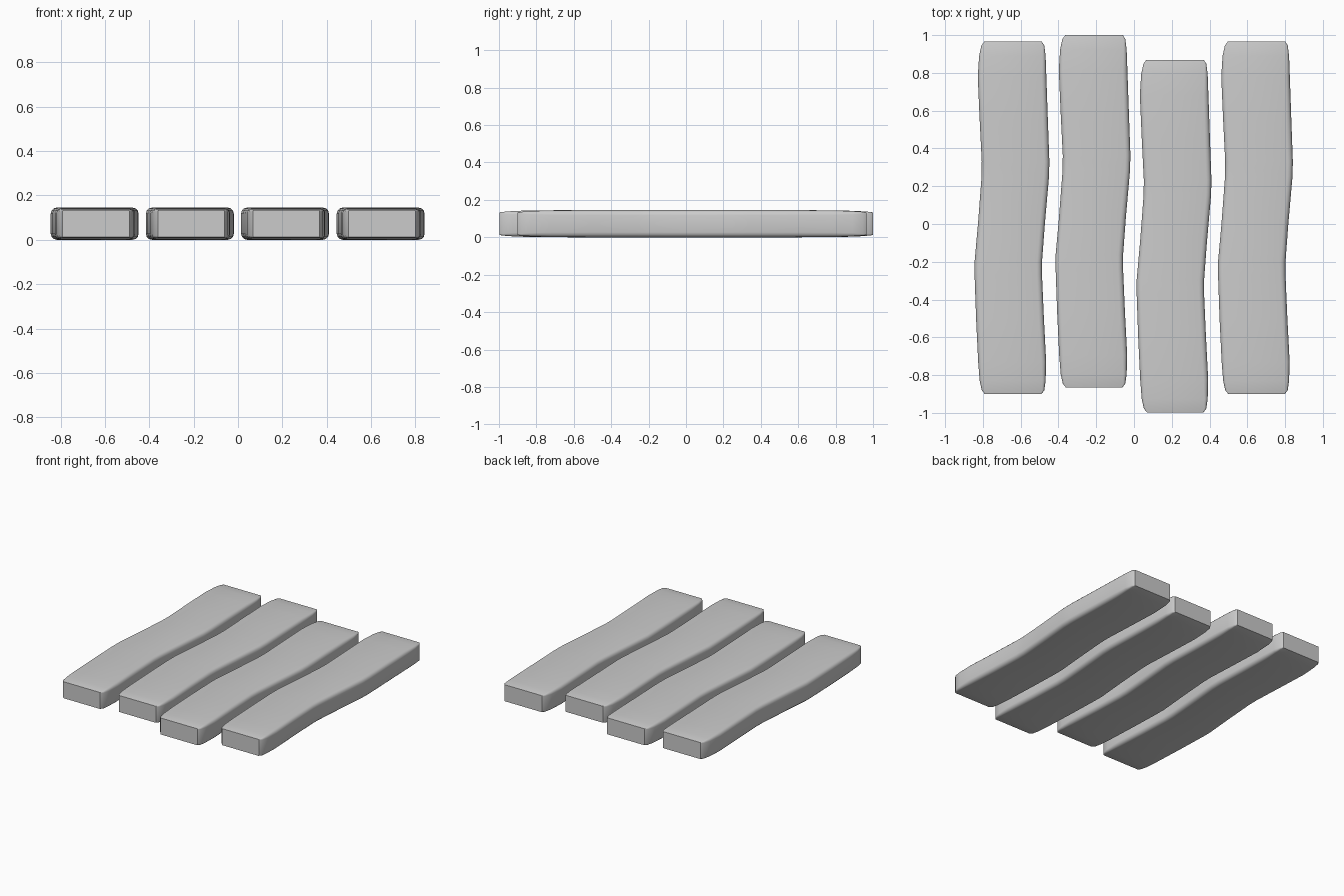
import bpy, bmesh, math

if "Cube" in bpy.data.objects:
    bpy.data.objects.remove(bpy.data.objects["Cube"])

HEIGHT = 0.145
# Stations along one plank: y, left x, right x, top/bottom inset, corner radius
STATIONS = [
    (-0.900, -0.790, -0.490, 0.012, 0.004),
    (-0.880, -0.806, -0.475, 0.009, 0.010),
    (-0.830, -0.817, -0.468, 0.005, 0.018),
    (-0.730, -0.825, -0.465, 0.001, 0.025),
    (-0.500, -0.836, -0.477, 0.0, 0.027),
    (-0.270, -0.844, -0.487, 0.0, 0.027),
    (-0.200, -0.844, -0.487, 0.0, 0.027),
    (0.000, -0.826, -0.472, 0.0, 0.027),
    (0.250, -0.807, -0.450, 0.0, 0.027),
    (0.330, -0.806, -0.448, 0.0, 0.027),
    (0.550, -0.817, -0.456, 0.0, 0.027),
    (0.780, -0.827, -0.464, 0.001, 0.025),
    (0.890, -0.820, -0.468, 0.005, 0.018),
    (0.945, -0.808, -0.475, 0.009, 0.010),
    (0.965, -0.793, -0.488, 0.012, 0.004),
]


def section(x0, x1, inset, r, steps=3):
    """Rounded rectangle in x and z."""
    z0, z1 = inset, HEIGHT - inset
    corners = [(x1 - r, z1 - r, 0), (x0 + r, z1 - r, 90),
               (x0 + r, z0 + r, 180), (x1 - r, z0 + r, 270)]
    pts = []
    for cx, cz, start in corners:
        for i in range(steps + 1):
            a = math.radians(start + 90 * i / steps)
            pts.append((cx + r * math.cos(a), cz + r * math.sin(a)))
    return pts


def plank(name, dx, dy):
    bm = bmesh.new()
    rings = []
    for y, x0, x1, inset, r in STATIONS:
        rings.append([bm.verts.new((x + dx, y + dy, z))
                      for x, z in section(x0, x1, inset, r)])
    n = len(rings[0])
    for a, b in zip(rings, rings[1:]):
        for i in range(n):
            j = (i + 1) % n
            bm.faces.new((a[i], a[j], b[j], b[i]))
    bm.faces.new(rings[0])
    bm.faces.new(rings[-1])
    bmesh.ops.recalc_face_normals(bm, faces=bm.faces)
    mesh = bpy.data.meshes.new(name)
    bm.to_mesh(mesh)
    bm.free()
    obj = bpy.data.objects.new(name, mesh)
    bpy.context.collection.objects.link(obj)
    bpy.ops.object.select_all(action='DESELECT')
    obj.select_set(True)
    bpy.context.view_layer.objects.active = obj
    bpy.ops.object.shade_smooth_by_angle(angle=math.radians(35))


# Four staggered wavy planks
for k, (dx, dy) in enumerate([(0, 0), (0.429, 0.035), (0.858, -0.097), (1.289, 0)]):
    plank(f"plank_{k + 1}", dx, dy)
